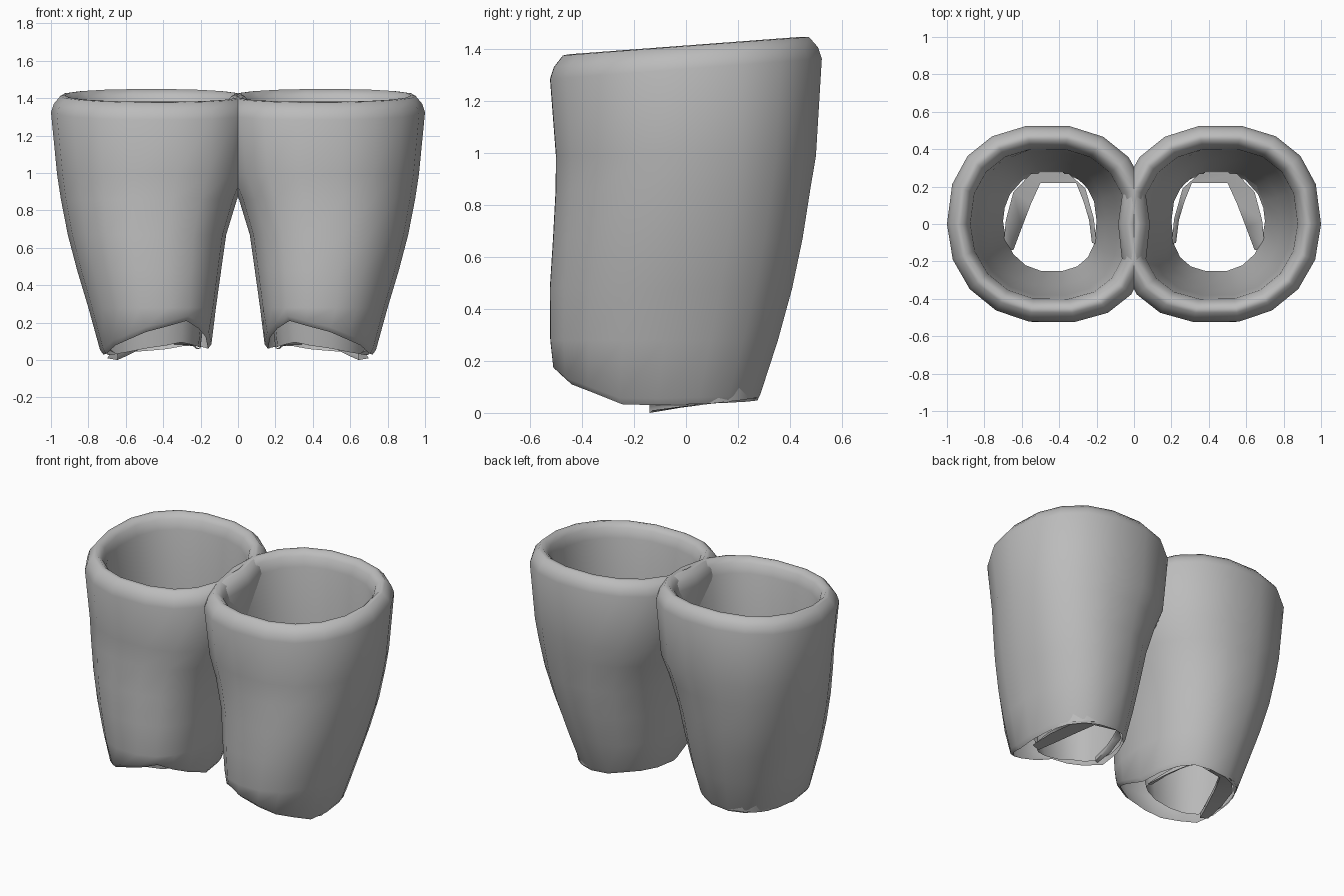
import bpy, bmesh, math

if "Cube" in bpy.data.objects:
    bpy.data.objects.remove(bpy.data.objects["Cube"])

SIDES = 18
grey = bpy.data.materials.new("cloth_grey")
grey.diffuse_color = (0.5, 0.5, 0.5, 1)
grey.use_nodes = True
grey.node_tree.nodes["Principled BSDF"].inputs["Base Color"].default_value = grey.diffuse_color

# Heights by angle (0 = outer side, 90 = back, 180 = between the legs, 270 = front)
HEM = [(0, .04), (45, .05), (90, .06), (125, .09), (150, .08), (180, .07), (205, .15),
       (240, .22), (270, .18), (300, .12), (325, .08), (345, .03), (360, .04)]
OPENING = [(0, .03), (45, .05), (90, .065), (125, .095), (180, .065), (200, .07), (240, .095),
           (270, .07), (300, .045), (335, .025), (360, .03)]


def lookup(table, lift=0):
    def height(deg, y):
        for (a, za), (b, zb) in zip(table, table[1:]):
            if a <= deg <= b:
                return lift + za + (zb - za) * (deg - a) / (b - a)
    return height


def flat(z):
    return lambda deg, y: z


def ring(x0, x1, y0, y1, height):
    """Rounded cross-section in the given extents, squarer at the inner front."""
    pts = []
    for i in range(SIDES):
        t = 2 * math.pi * i / SIDES
        c, s = math.cos(t), math.sin(t)
        if s < 0:
            power = 2.6 if c < 0 else 2.1
        else:
            power = 2.25 if c < 0 else 2.35
        x = (x0 + x1) / 2 + (x1 - x0) / 2 * math.copysign(abs(c) ** (2 / power), c)
        y = (y0 + y1) / 2 + (y1 - y0) / 2 * math.copysign(abs(s) ** (2 / power), s)
        pts.append((x, y, height(math.degrees(t), y)))
    return pts


def rim(inset, dz):
    """Tilted rim ring, higher at the back."""
    return ring(-.085 + inset, 1 - inset, -.53 + inset, .53 - inset,
                lambda d, y: 1.415 + .075 * y + dz)


def leg_rings():
    r = []
    # lower edge, slightly turned in
    r.append(ring(.16, .72, -.49, .28, lookup(HEM, -.01)))
    r.append(ring(.142, .738, -.517, .292, lookup(HEM, .015)))
    # tapered outside
    for x0, x1, y0, y1, z in [(.118, .80, -.528, .36, .28), (.09, .86, -.53, .415, .48),
                              (.063, .91, -.518, .455, .67), (.005, .947, -.508, .485, .86),
                              (-.05, .967, -.507, .507, .99)]:
        r.append(ring(x0, x1, y0, y1, flat(z)))
    # rounded rim
    for inset, dz in [(0, -.09), (.015, -.045), (.05, -.003), (.075, 0), (.105, -.03),
                      (.125, -.09)]:
        r.append(rim(inset, dz))
    # lining, narrowing down to the opening
    r.append(ring(.085, .845, -.385, .395, flat(.9)))
    r.append(ring(.15, .785, -.335, .345, flat(.5)))
    r.append(ring(.20, .70, -.255, .285, lookup(OPENING)))
    return r


def finish(name, bm):
    me = bpy.data.meshes.new(name)
    bm.to_mesh(me)
    bm.free()
    me.materials.append(grey)
    ob = bpy.data.objects.new(name, me)
    bpy.context.collection.objects.link(ob)
    bpy.context.view_layer.objects.active = ob
    ob.select_set(True)
    bpy.ops.object.shade_smooth_by_angle(angle=math.radians(75))
    ob.select_set(False)


def loft(bm, rows, side, closed):
    rows = [[bm.verts.new((side * x, y, z)) for x, y, z in pts] for pts in rows]
    for a, b in zip(rows, rows[1:]):
        for i in range(len(a) if closed else len(a) - 1):
            j = (i + 1) % len(a)
            f = [a[i], a[j], b[j], b[i]]
            bm.faces.new(f if side > 0 else f[::-1])


def build_leg(name, side):
    bm = bmesh.new()
    loft(bm, leg_rings(), side, True)
    finish(name, bm)


def build_hem_fold(name, side):
    """Folded strip around the sides and back of the opening."""
    outer = [(.70, -.13, .01), (.685, .02, .03), (.645, .17, .045), (.55, .27, .055),
             (.35, .27, .085), (.26, .19, .08), (.215, .03, .065), (.20, -.11, .06)]
    inner = [(.645, -.14, 0), (.60, -.02, .02), (.55, .11, .045), (.50, .22, .07),
             (.31, .22, .10), (.27, .12, .09), (.24, .02, .075), (.225, -.10, .06)]
    upper = [(x, y, z + .03) for x, y, z in inner]
    top = [(x, y, z + .05) for x, y, z in outer]
    bm = bmesh.new()
    loft(bm, [top, upper, inner, outer], side, False)
    finish(name, bm)


for label, side in (("right", 1), ("left", -1)):
    build_leg(label + "_trouser_leg", side)
    build_hem_fold(label + "_hem_fold", side)
